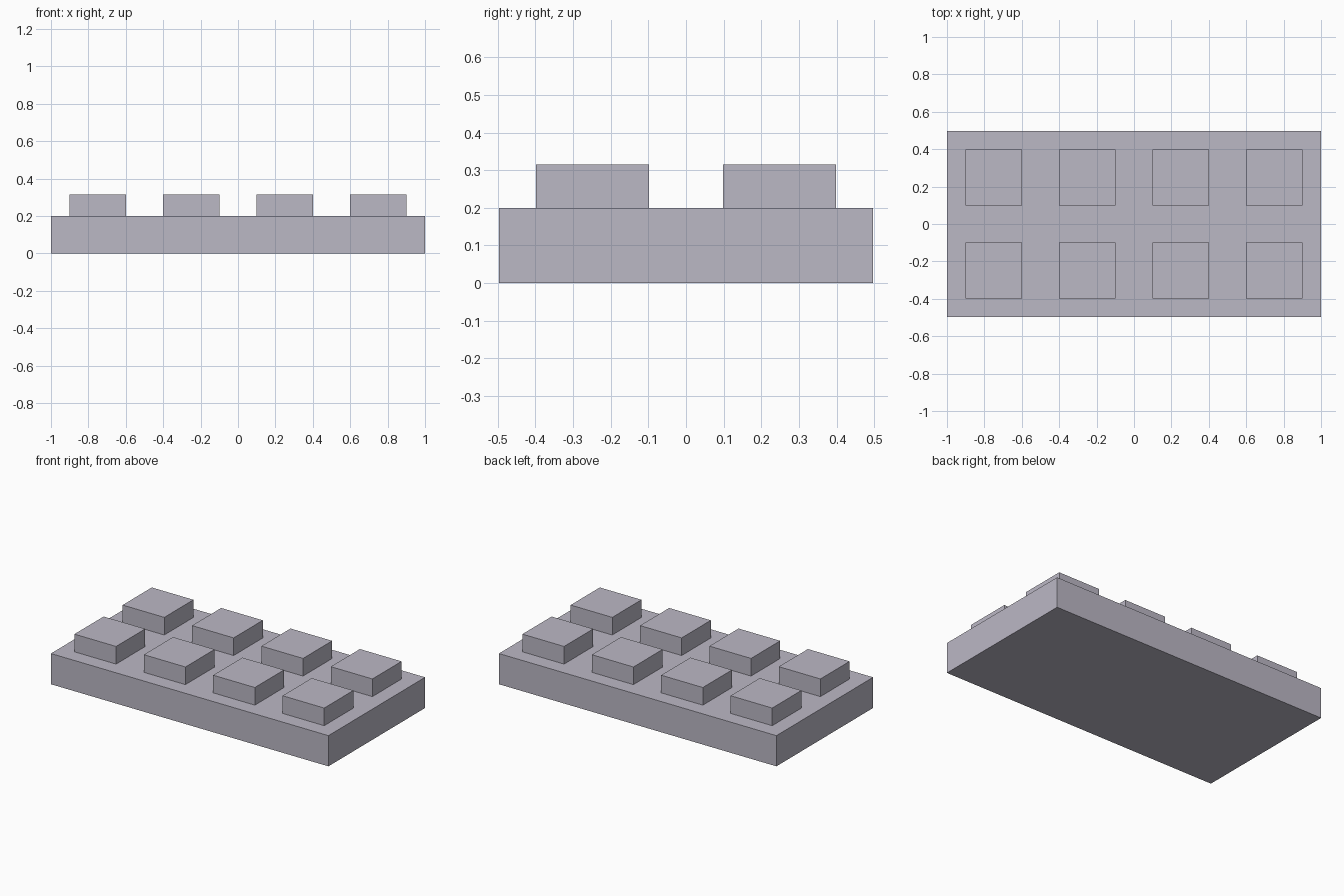
import bpy
import bmesh
from mathutils import Matrix, Vector

if "Cube" in bpy.data.objects:
    bpy.data.objects.remove(bpy.data.objects["Cube"])

# One flat colour for the whole model
grey = bpy.data.materials.new("pale_lilac_grey")
grey.diffuse_color = (0.50, 0.48, 0.56, 1.0)
grey.use_nodes = True
grey.node_tree.nodes["Principled BSDF"].inputs["Base Color"].default_value = grey.diffuse_color


def box(name, low, high):
    """Axis-aligned box between two corners."""
    low, high = Vector(low), Vector(high)
    size = high - low
    bm = bmesh.new()
    bmesh.ops.create_cube(bm, size=1.0, matrix=Matrix.Diagonal((*size, 1.0)))
    mesh = bpy.data.meshes.new(name)
    bm.to_mesh(mesh)
    bm.free()
    mesh.materials.append(grey)
    obj = bpy.data.objects.new(name, mesh)
    obj.location = (low + high) / 2
    bpy.context.collection.objects.link(obj)
    return obj


BASE_TOP, STUD_TOP, HALF = 0.2, 0.315, 0.15

# Base plate
box("base_plate", (-1.0, -0.4975, 0.0), (1.0, 0.4975, BASE_TOP))

# Two rows of four square studs
for row, y in enumerate((-0.248, 0.248)):
    for col, x in enumerate((-0.75, -0.25, 0.25, 0.75)):
        box(f"stud_{row + 1}_{col + 1}",
            (x - HALF, y - HALF, BASE_TOP), (x + HALF, y + HALF, STUD_TOP))
